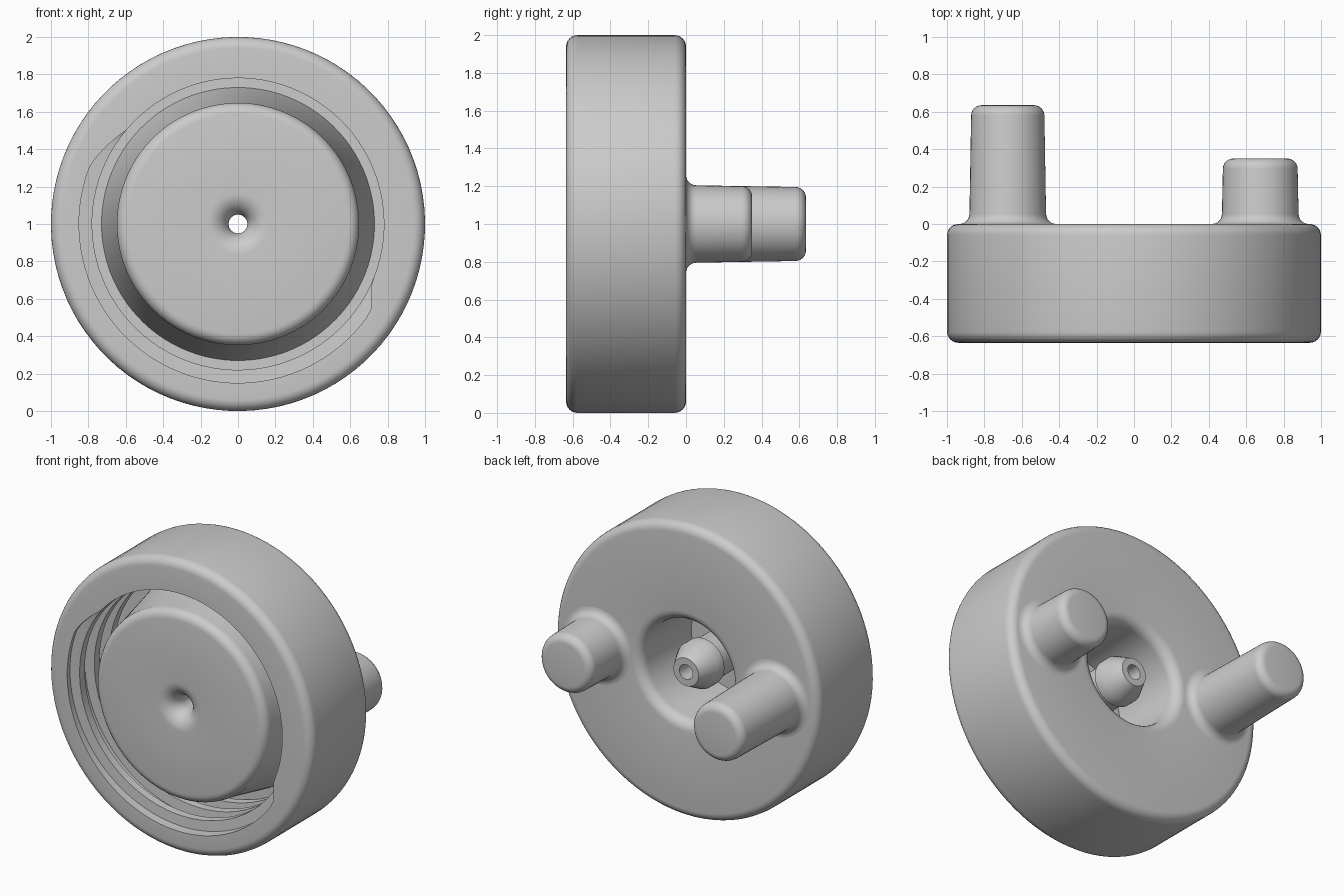
import bpy, bmesh, math

if "Cube" in bpy.data.objects:
    bpy.data.objects.remove(bpy.data.objects["Cube"])

SEG = 96
START = math.radians(140)
FRONT, FLOOR = -0.635, -0.15

mat = bpy.data.materials.new("plain grey")
mat.diffuse_color = (0.6, 0.6, 0.6, 1)
mat.use_nodes = True
mat.node_tree.nodes["Principled BSDF"].inputs["Base Color"].default_value = mat.diffuse_color


def arc(cr, cy, rad, a0, a1, n=6):
    """Fillet points (radius, y) round a centre, angles in degrees."""
    return [(cr + rad * math.cos(math.radians(a0 + (a1 - a0) * i / n)),
             cy + rad * math.sin(math.radians(a0 + (a1 - a0) * i / n))) for i in range(n + 1)]


def place(r, y, a, cx=0.0):
    return (cx + r * math.cos(a), y, 1 + r * math.sin(a))


def skin(bm, columns):
    """Join neighbouring columns of points with quads."""
    cols = [[bm.verts.new(p) for p in c] for c in columns]
    for c, d in zip(cols, cols[1:]):
        for j in range(len(c) - 1):
            bm.faces.new((c[j], c[j + 1], d[j + 1], d[j]))


def revolve(bm, profile, seg, cx=0.0):
    angles = [START + 2 * math.pi * i / seg for i in range(seg + 1)]
    skin(bm, [[place(r, y, a, cx) for r, y in profile] for a in angles])


def finish(name, bm):
    bmesh.ops.remove_doubles(bm, verts=bm.verts, dist=1e-4)
    bmesh.ops.dissolve_degenerate(bm, edges=bm.edges, dist=1e-5)
    bmesh.ops.recalc_face_normals(bm, faces=bm.faces)
    me = bpy.data.meshes.new(name)
    bm.to_mesh(me)
    bm.free()
    me.materials.append(mat)
    ob = bpy.data.objects.new(name, me)
    bpy.context.collection.objects.link(ob)
    bpy.ops.object.select_all(action='DESELECT')
    ob.select_set(True)
    bpy.context.view_layer.objects.active = ob
    bpy.ops.object.shade_smooth_by_angle(angle=math.radians(28))


# Internal thread: a square helical groove with a tapered start at the front
PITCH, Y0, TOP, BOTTOM = 0.16, -0.67, 0.052, 0.048
MINOR, DEPTH = 0.78, 0.07


def bore_radius(y, t):
    r = MINOR
    for k in range(6):
        d = abs(y - (Y0 + PITCH * (t + k)))
        amp = min(1, t * 20) if k == 0 else 1
        r = max(r, MINOR + DEPTH * amp * max(0, min(1, (TOP - d) / (TOP - BOTTOM))))
    return r


def thread_column(i):
    t = i / SEG
    a = START + 2 * math.pi * t
    pts = [(0.94, FRONT), (bore_radius(FRONT, t), FRONT)]
    for k in range(-1, 5):
        for d in (-TOP, -BOTTOM, BOTTOM, TOP):
            y = min(FLOOR, max(FRONT, Y0 + PITCH * (t + k) + d))
            pts.append((bore_radius(y, t), y))
    pts += [(bore_radius(FLOOR, t), FLOOR), (0.73, FLOOR)]
    return [place(r, y, a) for r, y in pts]


# Wheel shaped cap: rim, back recess with nozzle, through hole, front plug
profile = (arc(0.94, FRONT + 0.06, 0.06, -90, 0) + arc(0.94, -0.06, 0.06, 0, 90)
           + arc(0.41, -0.07, 0.07, 90, 180)                 # recess lip
           + [(0.33, -0.53), (0.14, -0.53), (0.14, -0.2),    # recess and nozzle shaft
              (0.158, -0.19), (0.158, -0.12), (0.095, 0),    # nozzle barb
              (0.05, 0), (0.05, -0.5)]                       # through hole
           + arc(0.165, FRONT + 0.115, 0.115, 180, 270, 10)  # dished hole mouth
           + arc(0.588, FRONT + 0.065, 0.06, -90, 10) + [(0.73, FLOOR)])
bm = bmesh.new()
revolve(bm, profile, SEG)
skin(bm, [thread_column(i) for i in range(SEG + 1)])
finish("threaded_cap", bm)

# Two round pegs on the back, filleted into the cap
for name, cx, length in (("long_peg", -0.675, 0.635), ("short_peg", 0.675, 0.35)):
    bm = bmesh.new()
    tip = 0.205 - 0.014 * length
    revolve(bm, [(0, -0.02), (0.26, -0.02)] + arc(0.26, 0.055, 0.055, 270, 180)
            + arc(tip - 0.055, length - 0.055, 0.055, 0, 90) + [(0, length)], 48, cx)
    finish(name, bm)
